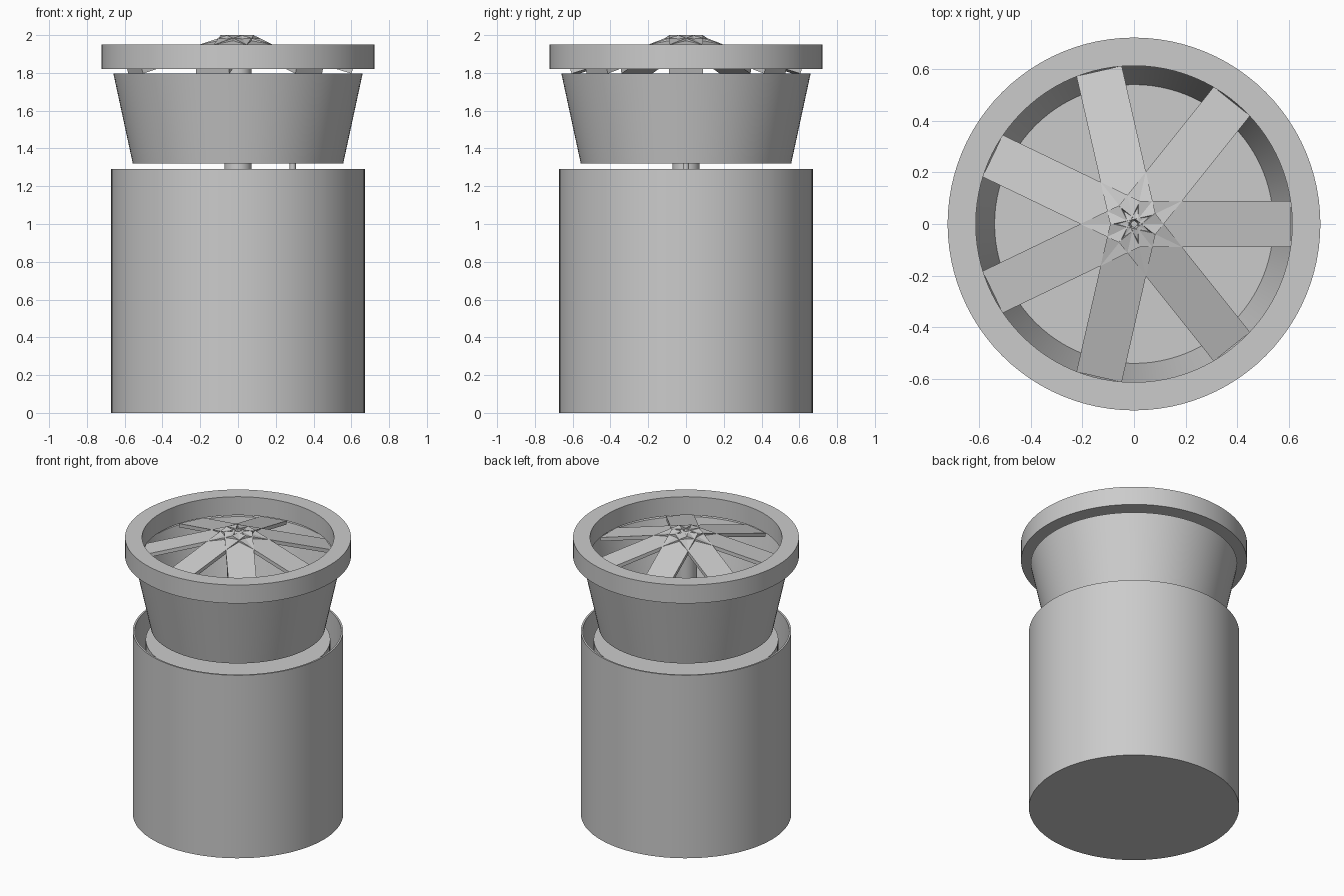
import bpy, bmesh, math
from mathutils import Matrix, Vector

cube = bpy.data.objects.get("Cube")
if cube:
    bpy.data.objects.remove(cube, do_unlink=True)

grey = bpy.data.materials.new("plain grey")
grey.use_nodes = True
grey.diffuse_color = (0.6, 0.6, 0.6, 1)
grey.node_tree.nodes["Principled BSDF"].inputs["Base Color"].default_value = (0.6, 0.6, 0.6, 1)


def finish(name, bm, smooth=True):
    bmesh.ops.recalc_face_normals(bm, faces=bm.faces)
    mesh = bpy.data.meshes.new(name)
    bm.to_mesh(mesh)
    bm.free()
    mesh.materials.append(grey)
    ob = bpy.data.objects.new(name, mesh)
    bpy.context.collection.objects.link(ob)
    if smooth:
        bpy.ops.object.select_all(action="DESELECT")
        ob.select_set(True)
        bpy.context.view_layer.objects.active = ob
        bpy.ops.object.shade_smooth_by_angle(angle=math.radians(30))
    return ob


def lathe(name, profile, closed=False, steps=96):
    """Spin (radius, height) points round the z axis."""
    bm = bmesh.new()
    verts = [bm.verts.new((r, 0, z)) for r, z in profile]
    edges = [bm.edges.new(pair) for pair in zip(verts, verts[1:])]
    if closed:
        edges.append(bm.edges.new((verts[-1], verts[0])))
    bmesh.ops.spin(bm, geom=verts + edges, cent=(0, 0, 0), axis=(0, 0, 1),
                   angle=math.tau, steps=steps)
    bmesh.ops.remove_doubles(bm, verts=bm.verts, dist=0.0005)
    return finish(name, bm)


def rod(name, x, radius, bottom, top, sides):
    bm = bmesh.new()
    bmesh.ops.create_cone(bm, cap_ends=True, segments=sides, radius1=radius,
                          radius2=radius, depth=top - bottom,
                          matrix=Matrix.Translation((x, 0, (bottom + top) / 2)))
    return finish(name, bm)


# Thin-walled tub and the core inside it
lathe("tub", [(0, 0), (0.672, 0), (0.672, 1.29), (0.66, 1.29), (0.66, 0.03), (0, 0.03)])
lathe("inner_core", [(0, 0.03), (0.59, 0.03), (0.59, 1.23), (0, 1.23)])

# Flared bowl and the flat ring above it
lathe("flared_bowl", [(0, 1.32), (0.557, 1.32), (0.66, 1.797), (0.64, 1.797),
                      (0.54, 1.34), (0, 1.34)])
lathe("top_ring", [(0.613, 1.82), (0.722, 1.82), (0.722, 1.95), (0.613, 1.95)], closed=True)

# Drive shaft and side pin
rod("shaft", 0, 0.072, 1.23, 1.94, 24)
rod("side_pin", 0.29, 0.017, 1.23, 1.33, 16)

# Seven sloping blades that meet at the centre
BLADES, HALF_WIDTH, THICKNESS = 7, 0.09, 0.025
inner, outer = Vector((0.018, 0, 2.0)), Vector((0.608, 0, 1.82))
along = outer - inner
drop = Vector((along.z, 0, -along.x)).normalized() * THICKNESS
for i in range(BLADES):
    bm = bmesh.new()
    section = [inner, outer, outer + drop, inner + drop]
    side = bm.faces.new([bm.verts.new(p + Vector((0, -HALF_WIDTH, 0))) for p in section])
    grown = bmesh.ops.extrude_face_region(bm, geom=[side])["geom"]
    bmesh.ops.translate(bm, vec=(0, 2 * HALF_WIDTH, 0),
                        verts=[g for g in grown if isinstance(g, bmesh.types.BMVert)])
    if len(bm.faces) < 6:
        bm.faces.new([v for v in bm.verts if v.co.y < 0])
    bmesh.ops.rotate(bm, verts=bm.verts, cent=(0, 0, 0),
                     matrix=Matrix.Rotation(math.tau * i / BLADES, 3, "Z"))
    finish(f"blade_{i + 1}", bm, smooth=False)
